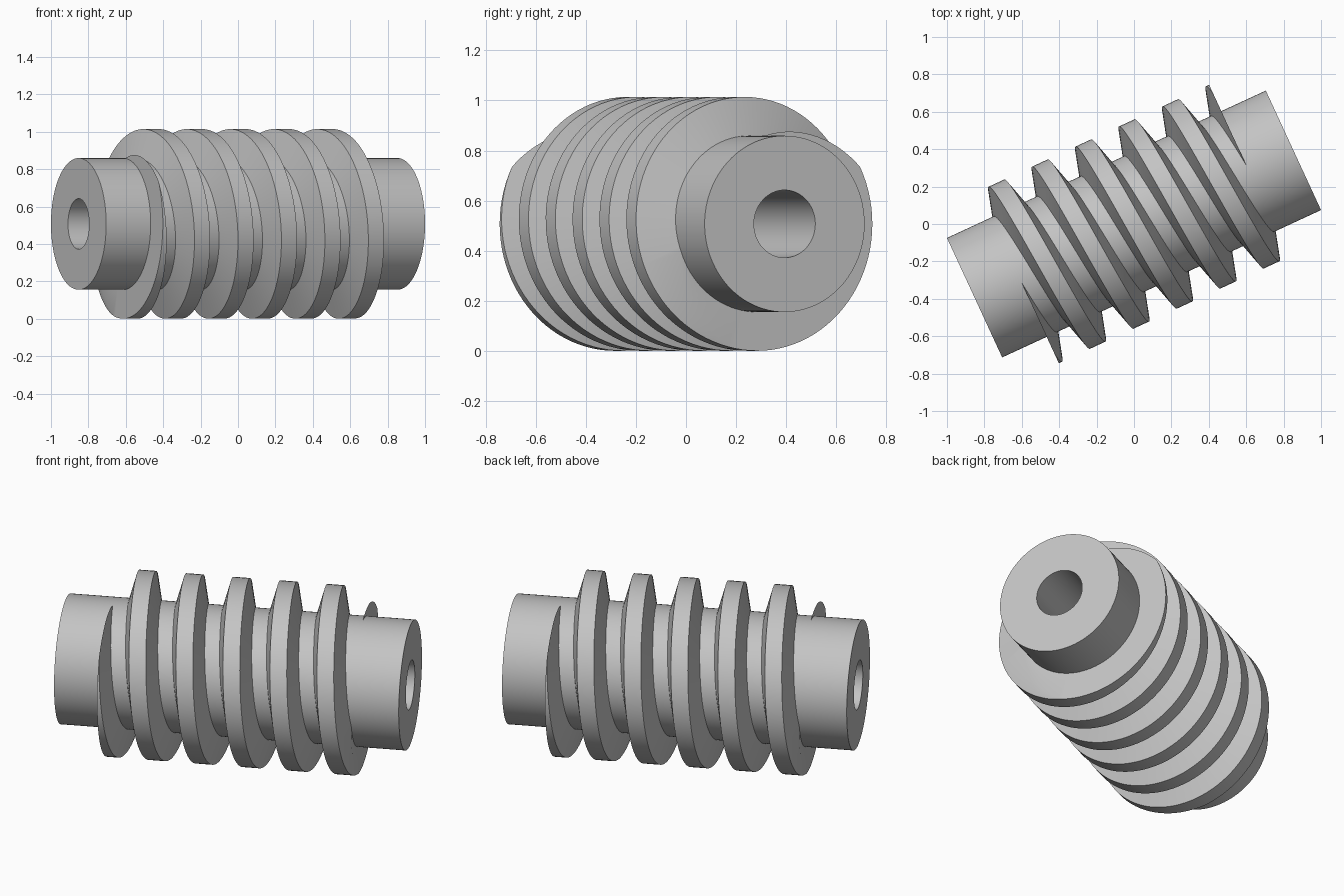
import bpy, bmesh
from math import pi, cos, sin, tan, radians, ceil
from mathutils import Matrix, Vector

if "Cube" in bpy.data.objects:
    bpy.data.objects.remove(bpy.data.objects["Cube"])

# Main dimensions
HALF_LENGTH = 0.939      # shaft half length
SHAFT_R, BORE_R, OUTER_R = 0.352, 0.135, 0.507
PITCH, CREST = 0.256, 0.092
THREAD_HALF = 0.677      # thread is trimmed flat here
FLANK = tan(radians(15))
PHASE = -0.576           # axial place of a crest on the +y side
STEPS = 96               # sides per turn

PLACE = Matrix.Translation((0, 0, OUTER_R)) @ Matrix.Rotation(radians(24.8), 4, 'Z')

steel = bpy.data.materials.new("grey_steel")
steel.use_nodes = True
colour = (0.55, 0.55, 0.55, 1)
steel.diffuse_color = colour
steel.node_tree.nodes["Principled BSDF"].inputs["Base Color"].default_value = colour


def finish(bm, name):
    """Turn a bmesh built along the local x axis into a placed object."""
    bmesh.ops.recalc_face_normals(bm, faces=bm.faces)
    mesh = bpy.data.meshes.new(name)
    bm.to_mesh(mesh)
    bm.free()
    mesh.materials.append(steel)
    obj = bpy.data.objects.new(name, mesh)
    bpy.context.collection.objects.link(obj)
    obj.matrix_world = PLACE
    bpy.ops.object.select_all(action='DESELECT')
    obj.select_set(True)
    bpy.context.view_layer.objects.active = obj
    bpy.ops.object.shade_smooth_by_angle(angle=radians(25))
    return obj


def bridge(bm, a, b):
    """Join two closed rings of vertices with quads."""
    n = len(a)
    for i in range(n):
        j = (i + 1) % n
        bm.faces.new((a[i], a[j], b[j], b[i]))


def section(bm, profile, angle, shift=0):
    """Place an (axial, radius) profile at an angle round the axis."""
    return [bm.verts.new((u + shift, r * cos(angle), r * sin(angle))) for u, r in profile]


# Shaft with a through bore: a rectangle turned round the axis
bm = bmesh.new()
wall = [(-HALF_LENGTH, BORE_R), (-HALF_LENGTH, SHAFT_R),
        (HALF_LENGTH, SHAFT_R), (HALF_LENGTH, BORE_R)]
rings = [section(bm, wall, 2 * pi * i / STEPS) for i in range(STEPS)]
for i in range(STEPS):
    bridge(bm, rings[i], rings[(i + 1) % STEPS])
finish(bm, "bored_shaft")

# Worm thread: a trapezoid swept along a helix
bm = bmesh.new()
root_r = SHAFT_R - 0.01
crest = CREST / 2
root = crest + (OUTER_R - root_r) * FLANK
tooth = [(-root, root_r), (-crest, OUTER_R), (crest, OUTER_R), (root, root_r)]
margin = root + 0.03
first = -ceil((THREAD_HALF + margin + PHASE) / PITCH * STEPS)
last = ceil((THREAD_HALF + margin - PHASE) / PITCH * STEPS)
previous = None
for i in range(first, last + 1):
    ring = section(bm, tooth, 2 * pi * i / STEPS, PHASE + PITCH * i / STEPS)
    if previous:
        bridge(bm, previous, ring)
    previous = ring

# Trim both thread ends flat and cap them
for side in (-1, 1):
    cut = bmesh.ops.bisect_plane(
        bm, geom=bm.verts[:] + bm.edges[:] + bm.faces[:],
        plane_co=Vector((side * THREAD_HALF, 0, 0)), plane_no=Vector((side, 0, 0)),
        clear_outer=True)
    rim = [e for e in cut["geom_cut"] if isinstance(e, bmesh.types.BMEdge)]
    bmesh.ops.triangle_fill(bm, edges=rim, use_beauty=True)
finish(bm, "worm_thread")
